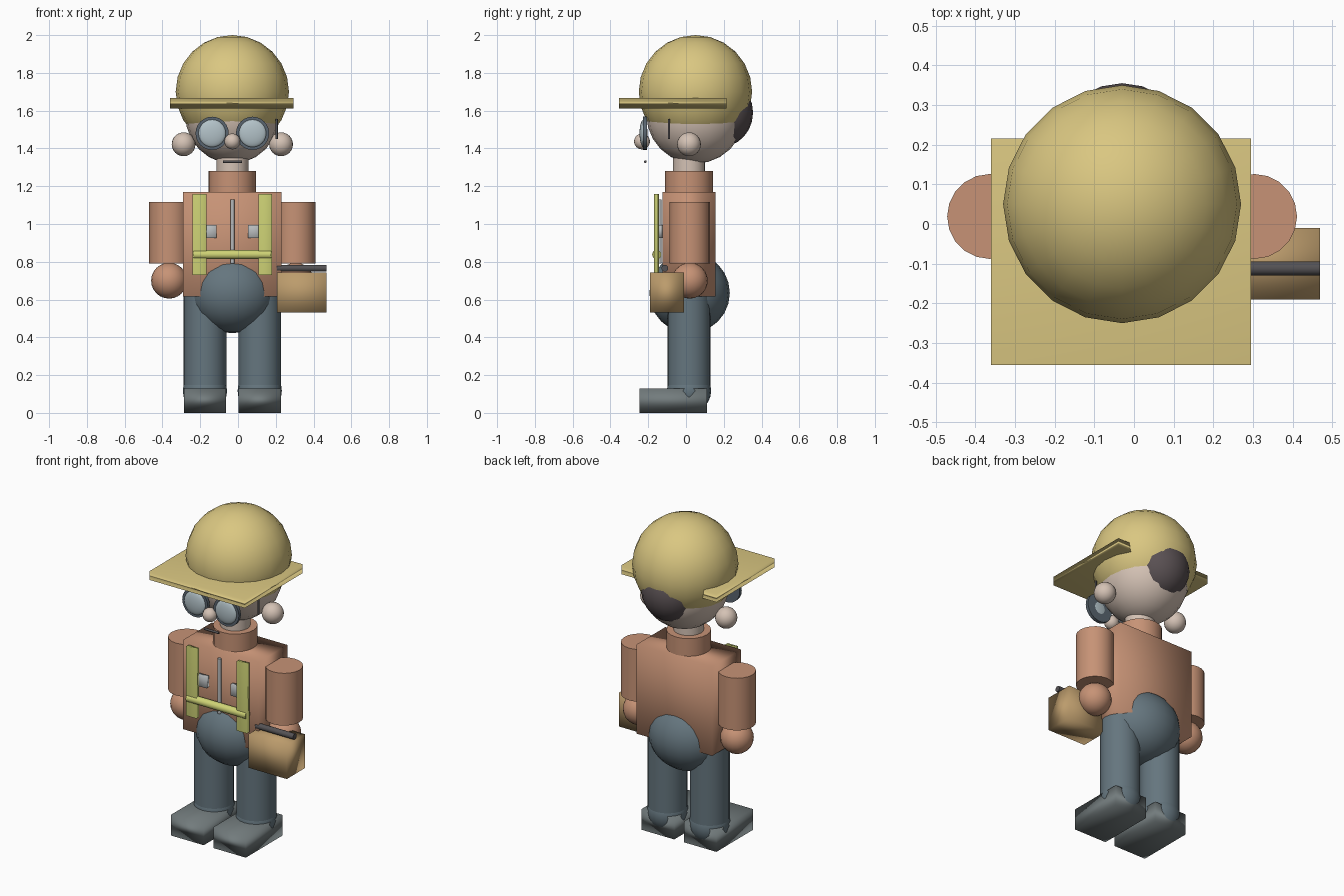
import bpy
from math import pi

if "Cube" in bpy.data.objects:
    bpy.data.objects.remove(bpy.data.objects["Cube"])

CX = -0.03   # body centre line
BY = 0.016   # body depth centre


def material(name, rgb):
    m = bpy.data.materials.new(name)
    m.diffuse_color = (*rgb, 1)
    m.use_nodes = True
    m.node_tree.nodes["Principled BSDF"].inputs["Base Color"].default_value = m.diffuse_color
    return m


YELLOW = material("helmet_yellow", (0.70, 0.57, 0.22))
SKIN = material("skin", (0.66, 0.54, 0.46))
HAIR = material("dark_hair", (0.10, 0.08, 0.085))
ORANGE = material("orange_cloth", (0.57, 0.29, 0.18))
DENIM = material("blue_grey_cloth", (0.13, 0.18, 0.21))
SHOE = material("shoe_grey", (0.17, 0.20, 0.205))
LIME = material("lime_strap", (0.62, 0.65, 0.18))
TAN = material("tan_leather", (0.50, 0.33, 0.15))
DARK = material("dark_metal", (0.09, 0.085, 0.09))
FRAME = material("frame_blue_grey", (0.10, 0.13, 0.16))
LENS = material("lens_pale", (0.45, 0.54, 0.58))
SILVER = material("silver", (0.48, 0.50, 0.51))


def finish(name, mat, angle=None):
    o = bpy.context.object
    o.name = name
    o.data.materials.append(mat)
    if angle is None:
        bpy.ops.object.shade_smooth()
    else:
        bpy.ops.object.shade_smooth_by_angle(angle=angle)
    return o


def ball(name, mat, loc, radii, seg=20, rings=12):
    bpy.ops.mesh.primitive_uv_sphere_add(segments=seg, ring_count=rings, radius=1, location=loc)
    bpy.context.object.scale = radii if isinstance(radii, tuple) else (radii,) * 3
    return finish(name, mat)


def box(name, mat, x, y, z):
    """Softly shaded box from its x, y and z ranges."""
    ranges = (x, y, z)
    bpy.ops.mesh.primitive_cube_add(size=1, location=[(a + b) / 2 for a, b in ranges])
    bpy.context.object.scale = [b - a for a, b in ranges]
    return finish(name, mat)


def rod(name, mat, loc, r, length, axis="z", seg=20):
    rot = {"x": (0, pi / 2, 0), "y": (pi / 2, 0, 0), "z": (0, 0, 0)}[axis]
    bpy.ops.mesh.primitive_cylinder_add(vertices=seg, radius=r, depth=length, location=loc, rotation=rot)
    return finish(name, mat, 0.7)


# Head and face
ball("head", SKIN, (CX, 0.05, 1.58), (0.25, 0.26, 0.26))
ball("hair", HAIR, (CX, 0.19, 1.59), (0.17, 0.165, 0.18))
ball("nose", SKIN, (CX, -0.233, 1.437), 0.042)
rod("mouth", DARK, (CX, -0.215, 1.33), 0.007, 0.10, "x", 12)
rod("glasses_temple", DARK, (0.205, -0.09, 1.503), 0.006, 0.105, "z", 12)

# Helmet
ball("helmet_dome", YELLOW, (CX, 0.05, 1.70), 0.30)
box("helmet_brim", YELLOW, (-0.36, 0.295), (-0.355, 0.215), (1.612, 1.667))

# Torso
rod("neck", SKIN, (CX, BY, 1.32), 0.085, 0.16)
rod("collar", ORANGE, (CX, BY, 1.205), 0.126, 0.15)
box("torso", ORANGE, (-0.29, 0.23), (-0.125, 0.157), (0.615, 1.17))
ball("pelvis", DENIM, (CX, 0.019, 0.635), (0.235, 0.213, 0.213))

# Mirrored pairs
for side, s in (("left", -1), ("right", 1)):
    def at(d):
        return CX + s * d

    def span(a, b):
        return tuple(sorted((at(a), at(b))))

    ball(side + "_ear", SKIN, (at(0.258), BY, 1.422), 0.063)
    rod(side + "_glasses_frame", FRAME, (at(0.107), -0.217, 1.48), 0.088, 0.02, "y", 24)
    ball(side + "_lens", LENS, (at(0.107), -0.225, 1.48), (0.073, 0.021, 0.073))
    rod(side + "_arm", ORANGE, (at(0.334), BY + 0.003, 0.953), 0.107, 0.325)
    ball(side + "_hand", ORANGE, (at(0.335), 0.02, 0.70), 0.095)
    rod(side + "_leg", DENIM, (at(0.145), BY, 0.41), 0.113, 0.58)
    ball(side + "_ankle", DENIM, (at(0.145), BY, 0.117), 0.1172)
    box(side + "_shoe", SHOE, span(0.033, 0.257), (-0.247, 0.111), (0.0, 0.13))
    box(side + "_vest_strap", LIME, span(0.138, 0.21), (-0.17, -0.143), (0.73, 1.16))
    box(side + "_buckle", SILVER, span(0.083, 0.15), (-0.15, -0.12), (0.925, 0.995))

# Vest front
rod("vest_belt", LIME, (CX, -0.155, 0.838), 0.024, 0.41, "x")
rod("zipper", SILVER, (CX, -0.14, 0.96), 0.011, 0.34, "z", 12)

# Carried bag
box("bag", TAN, (0.207, 0.469), (-0.19, -0.01), (0.532, 0.742))
rod("bag_handle", DARK, (0.338, -0.112, 0.766), 0.018, 0.262, "x")
